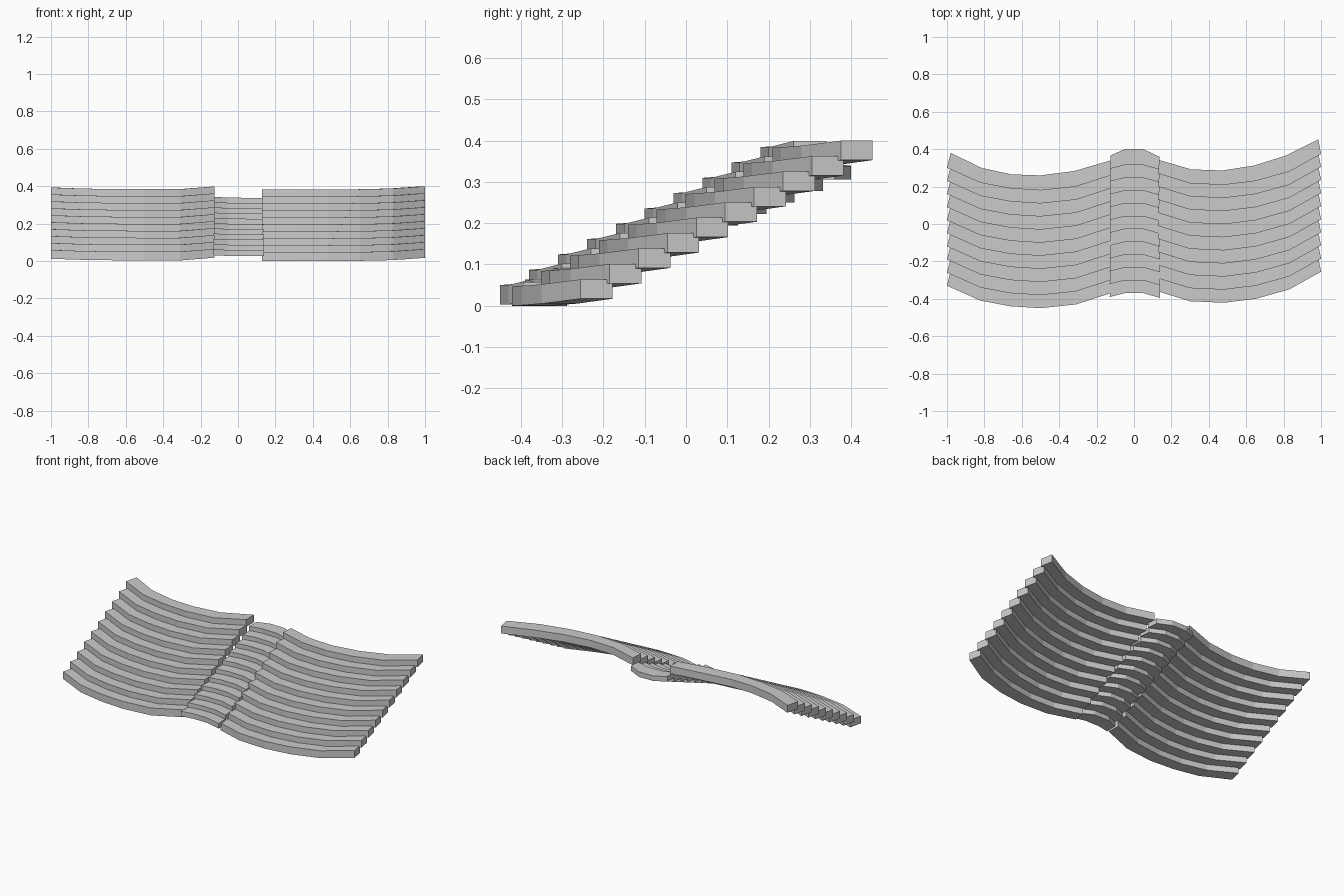
import bpy, bmesh
from mathutils import Vector

if "Cube" in bpy.data.objects:
    bpy.data.objects.remove(bpy.data.objects["Cube"])

# Plan curve of each bank's first tread: (front x, front y, back x, back y, bottom z)
LEFT = [(-1.0, -.33, -.98, -.25, .012), (-.82, -.41, -.815, -.33, .006),
        (-.66, -.44, -.655, -.365, .004), (-.5, -.45, -.5, -.37, .003),
        (-.31, -.43, -.32, -.347, .003), (-.125, -.37, -.125, -.29, .018)]
RIGHT = [(.128, -.36, .135, -.288, 0), (.30, -.413, .305, -.338, 0),
         (.48, -.421, .47, -.344, 0), (.65, -.40, .64, -.318, .001),
         (.83, -.35, .81, -.265, .005), (1.0, -.255, .985, -.178, .017)]
CENTRE = [(-.13, -.39, -.125, -.318, .031), (-.05, -.37, -.05, -.285, .027),
          (.05, -.37, .05, -.285, .026), (.14, -.395, .135, -.325, .026)]


def step_bank(name, path, rows, height, rise, run):
    """One bank of curved steps: a box section swept along the path, repeated."""
    bm = bmesh.new()
    for i in range(rows):
        off = Vector((0, i * run, i * rise))
        rings = []
        for fx, fy, bx, by, z in path:
            section = [(fx, fy, z), (bx, by, z), (bx, by, z + height), (fx, fy, z + height)]
            rings.append([bm.verts.new(Vector(p) + off) for p in section])
        for a, b in zip(rings, rings[1:]):
            for k in range(4):
                j = (k + 1) % 4
                bm.faces.new((a[k], a[j], b[j], b[k]))
        bm.faces.new(rings[0])
        bm.faces.new(rings[-1][::-1])
    bmesh.ops.recalc_face_normals(bm, faces=bm.faces)
    mesh = bpy.data.meshes.new(name)
    bm.to_mesh(mesh)
    bm.free()
    obj = bpy.data.objects.new(name, mesh)
    bpy.context.collection.objects.link(obj)


# Two wide seating banks and the narrower, shallower stair between them
step_bank("left_bank", LEFT, 10, .047, .0371, .07)
step_bank("right_bank", RIGHT, 10, .047, .0373, .07)
step_bank("centre_stair", CENTRE, 11, .032, .028, .0685)
